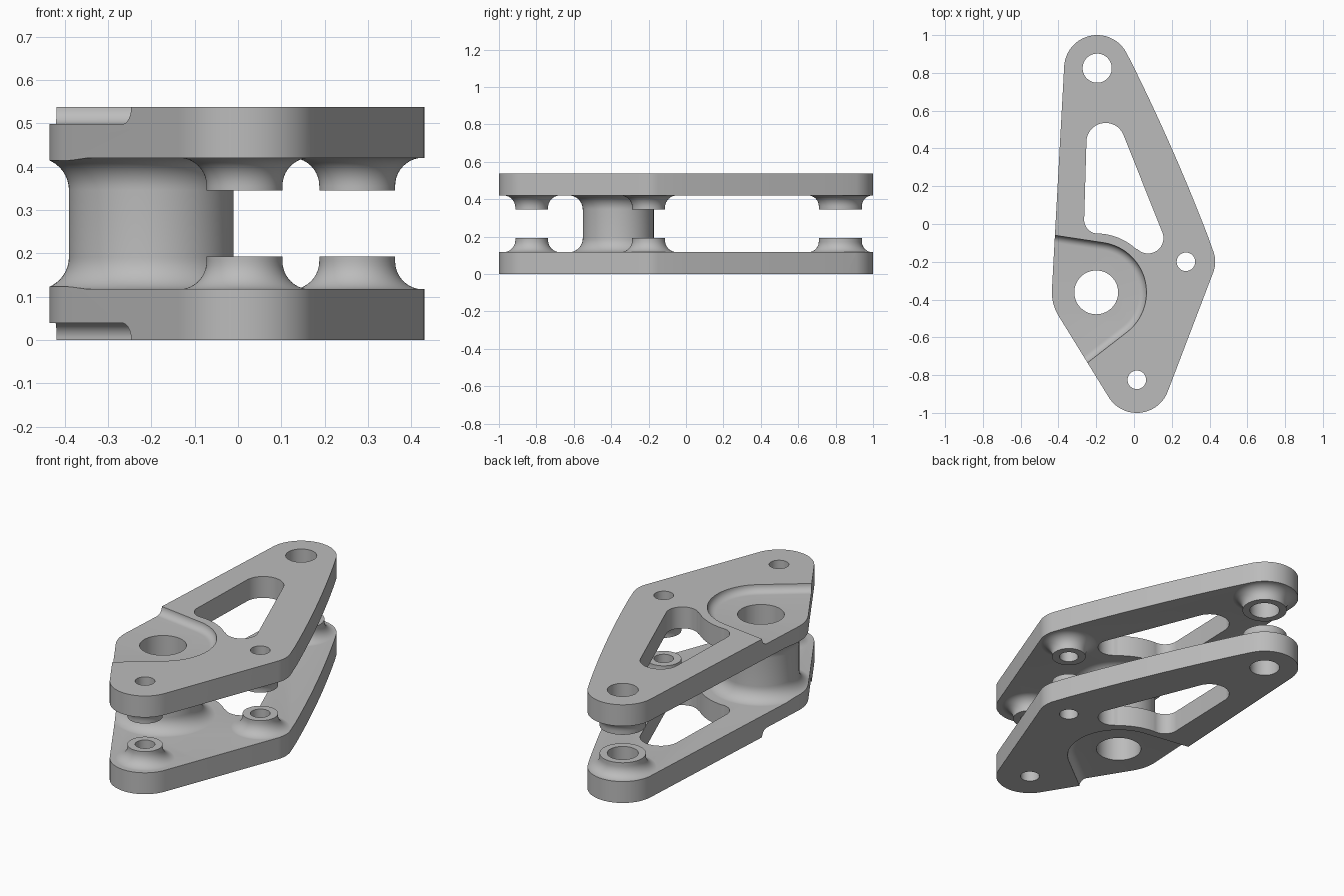
import bpy, bmesh, math
from mathutils import Vector, geometry

cube = bpy.data.objects.get("Cube")
if cube:
    bpy.data.objects.remove(cube, do_unlink=True)

HEIGHT, PLATE = 0.537, 0.117
BORE = (-0.2, -0.362)
TOP, RIGHT, FRONT = (-0.195, 0.825), (0.275, -0.2), (0.015, -0.825)


def arc(centre, r, start, end, n=24):
    """Points on an arc, angles in degrees."""
    out = []
    for i in range(n + 1):
        a = math.radians(start + (end - start) * i / n)
        out.append((centre[0] + r * math.cos(a), centre[1] + r * math.sin(a)))
    return out


def circle(centre, r, n=72):
    return arc(centre, r, 0, 360, n)[:-1]


def angle_to(a, b):
    return math.degrees(math.atan2(b[1] - a[1], b[0] - a[0]))


def loft(name, rings):
    """Closed solid skinned through (outline, z) rings."""
    bm = bmesh.new()
    loops = [[bm.verts.new((x, y, z)) for x, y in pts] for pts, z in rings]
    n = len(loops[0])
    for lo, hi in zip(loops, loops[1:]):
        for i in range(n):
            j = (i + 1) % n
            bm.faces.new((lo[i], lo[j], hi[j], hi[i]))
    bm.faces.new(loops[0][::-1])
    bm.faces.new(loops[-1])
    bmesh.ops.recalc_face_normals(bm, faces=bm.faces)
    mesh = bpy.data.meshes.new(name)
    bm.to_mesh(mesh)
    bm.free()
    ob = bpy.data.objects.new(name, mesh)
    bpy.context.collection.objects.link(ob)
    return ob


def subtract(target, tool):
    """Cut the tool out of the target and discard the tool."""
    mod = target.modifiers.new("cut", 'BOOLEAN')
    mod.operation, mod.solver, mod.object = 'DIFFERENCE', 'EXACT', tool
    deps = bpy.context.evaluated_depsgraph_get()
    mesh = bpy.data.meshes.new_from_object(target.evaluated_get(deps))
    target.modifiers.clear()
    target.data = mesh
    bpy.data.objects.remove(tool, do_unlink=True)


def flare(r, f, steps=10):
    """Radius and height of a fillet rising from the lower plate."""
    pts = [(r + f, PLATE - 0.03)]
    for i in range(steps + 1):
        a = math.pi / 2 * i / steps
        pts.append((r + f * (1 - math.sin(a)), PLATE - 0.0005 + f * (1 - math.cos(a))))
    return pts


# Outer outline: hull of the four lobes, with one gently bowed edge
points = circle(TOP, 0.175) + circle(RIGHT, 0.155) + circle(FRONT, 0.175) + circle(BORE, 0.235)
a, b, normal = Vector((-0.036, 0.9)), Vector((0.405, -0.1)), Vector((0.909, 0.417))
for i in range(1, 24):
    t = i / 24
    points.append(tuple(a.lerp(b, t) + normal * 0.056 * t * (1 - t)))
outline = [points[i] for i in geometry.convex_hull_2d([Vector(p) for p in points])]
body = loft("double_plate_link", [(outline, 0), (outline, HEIGHT)])

# Gap between the plates, leaving the column and the flared bosses
square = [(-2, -2), (2, -2), (2, 2), (-2, 2)]
gap = loft("gap", [(square, PLATE), (square, HEIGHT - PLATE)])
column = flare(0.19, 0.075)
column += [(r, HEIGHT - z) for r, z in reversed(column)]
subtract(gap, loft("column", [(circle(BORE, r), z) for r, z in column]))
for centre, r, f in ((TOP, 0.115, 0.058), (RIGHT, 0.0875, 0.065), (FRONT, 0.0875, 0.065)):
    profile = flare(r, f) + [(r, 0.192)]
    for flip in (False, True):
        rings = [(circle(centre, q), HEIGHT - z if flip else z) for q, z in profile]
        subtract(gap, loft("boss", rings))
subtract(body, gap)

# Window with three rounded corners and a hollow side around the bore
w_top, w_right, w_left = (-0.15, 0.433), (0.075, -0.075), (-0.19, 0.023)
right_normal = angle_to(w_top, w_right) + 90
left_normal = angle_to(w_left, w_top) + 90
in_right, in_left = angle_to(BORE, w_right), angle_to(BORE, w_left)
window = arc(w_top, 0.102, left_normal, right_normal)
window += arc(w_right, 0.081, right_normal, in_right - 180)
window += arc(BORE, 0.312, in_right, in_left)[1:-1]
window += arc(w_left, 0.074, in_left + 180, left_normal)
subtract(body, loft("window", [(window, -0.1), (window, 0.7)]))


# Filleted recess around the bore on both outer faces
def recess_outline(r):
    pts = arc(BORE, r, -52.2, 81.4, 40)
    start, end = math.radians(-52.2 - 90), math.radians(81.4 + 90)
    first = (pts[0][0] + 0.6 * math.cos(start), pts[0][1] + 0.6 * math.sin(start))
    last = (pts[-1][0] + 0.6 * math.cos(end), pts[-1][1] + 0.6 * math.sin(end))
    return [first] + pts + [last]


DEPTH = 0.039
for flip in (False, True):
    rings = []
    for i in range(9):
        t = math.pi / 2 * i / 8
        rings.append((0.266 - DEPTH * (1 - math.sin(t)), HEIGHT - DEPTH * math.cos(t)))
    rings.append((0.266, HEIGHT + 0.1))
    subtract(body, loft("recess", [(recess_outline(r), HEIGHT - z if flip else z) for r, z in rings]))

# Through holes
for centre, r in ((BORE, 0.116), (TOP, 0.077), (RIGHT, 0.049), (FRONT, 0.049)):
    hole = circle(centre, r)
    subtract(body, loft("hole", [(hole, -0.1), (hole, 0.7)]))

# Grey metal
grey = bpy.data.materials.new("grey_metal")
grey.use_nodes = True
colour = (0.5, 0.5, 0.5, 1)
grey.diffuse_color = colour
grey.node_tree.nodes["Principled BSDF"].inputs["Base Color"].default_value = colour
body.data.materials.clear()
body.data.materials.append(grey)
for poly in body.data.polygons:
    poly.material_index = 0

bpy.ops.object.select_all(action='DESELECT')
body.select_set(True)
bpy.context.view_layer.objects.active = body
bpy.ops.object.shade_smooth_by_angle(angle=math.radians(30))
